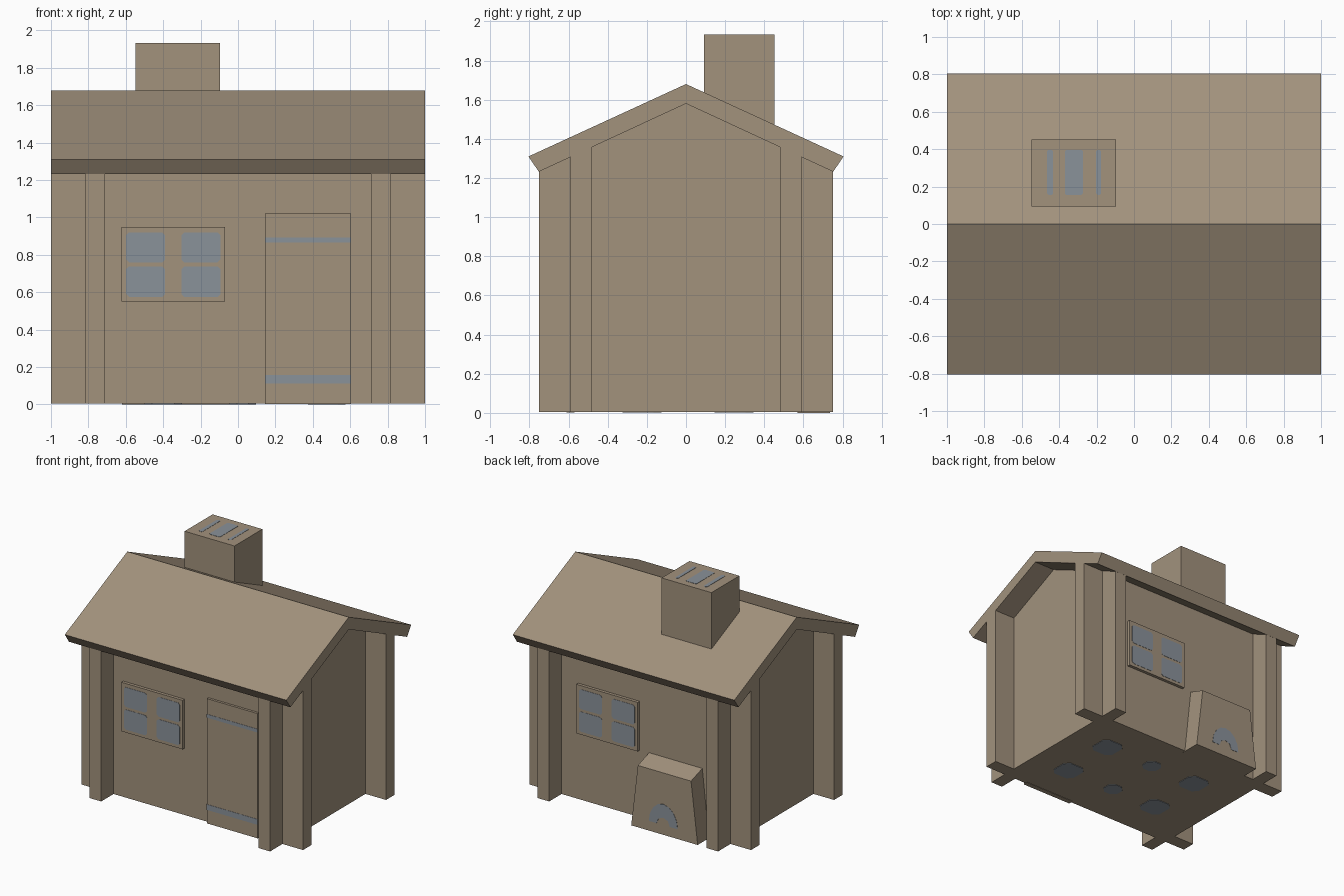
import bpy, bmesh, math

if "Cube" in bpy.data.objects:
    bpy.data.objects.remove(bpy.data.objects["Cube"])

def material(name, rgb):
    m = bpy.data.materials.new(name)
    m.diffuse_color = (*rgb, 1)
    m.use_nodes = True
    m.node_tree.nodes["Principled BSDF"].inputs["Base Color"].default_value = m.diffuse_color
    return m

BROWN = material("warm brown", (0.36, 0.287, 0.204))
BLUE = material("grey blue", (0.255, 0.287, 0.322))

def prism(name, pts, axis, lo, hi, mat=BROWN, hi_pts=None):
    """Extrude a 2D outline along an axis; hi_pts gives a tapered far end."""
    place = {"x": lambda p, t: (t, p[0], p[1]),
             "y": lambda p, t: (p[0], t, p[1]),
             "z": lambda p, t: (p[0], p[1], t)}[axis]
    bm = bmesh.new()
    a = [bm.verts.new(place(p, lo)) for p in pts]
    b = [bm.verts.new(place(p, hi)) for p in (hi_pts or pts)]
    bm.faces.new(a)
    bm.faces.new(b[::-1])
    n = len(pts)
    for i in range(n):
        j = (i + 1) % n
        bm.faces.new((a[i], b[i], b[j], a[j]))
    bmesh.ops.recalc_face_normals(bm, faces=bm.faces)
    me = bpy.data.meshes.new(name)
    bm.to_mesh(me)
    bm.free()
    me.materials.append(mat)
    ob = bpy.data.objects.new(name, me)
    bpy.context.collection.objects.link(ob)
    return ob

def rect(x0, x1, z0, z1, c=0.0):
    """Rectangle outline, optionally with clipped corners."""
    if not c:
        return [(x0, z0), (x1, z0), (x1, z1), (x0, z1)]
    return [(x0 + c, z0), (x1 - c, z0), (x1, z0 + c), (x1, z1 - c),
            (x1 - c, z1), (x0 + c, z1), (x0, z1 - c), (x0, z0 + c)]

def under(y):
    """Height of the roof underside."""
    return 1.58 - 0.46 * abs(y)

Z0 = 0.005          # underside of walls and floor
WY, WI = 0.59, 0.48  # outer and inner face of the long walls

# Gable roof slab
prism("roof", [(-0.805, 1.31), (0, 1.68), (0.805, 1.31), (0.752, 1.232),
               (0, 1.58), (-0.752, 1.232)], "x", -1, 1)

# Crossing walls: gable walls left and right, long walls front and back
for s, side in ((-1, "left"), (1, "right")):
    prism(side + "_wall", [(-0.75, Z0), (0.75, Z0), (0.75, under(0.75)),
                           (0, under(0)), (-0.75, under(0.75))],
          "x", s * 0.71, s * 0.815)
for s, side in ((-1, "front"), (1, "back")):
    prism(side + "_wall", [(s * WI, Z0), (s * WY, Z0), (s * WY, under(WY)),
                           (s * WI, under(WI))], "x", -1, 1)

# Floor with blue spots underneath
prism("floor", rect(-0.71, 0.71, -WI, WI), "z", Z0, 0.03)
for x, w in ((-0.40, 0.10), (0.025, 0.07), (0.475, 0.10)):
    for y in (-0.225, 0.245):
        prism("floor_spot", rect(x - w, x + w, y - w, y + w, 0.04),
              "z", 0.001, Z0, BLUE)

# Windows with four panes each
for s, cx, side in ((-1, -0.346, "front"), (1, 0.283, "back")):
    face = s * (WY + 0.025)
    prism(side + "_window", rect(cx - 0.277, cx + 0.277, 0.55, 0.95),
          "y", s * (WY - 0.02), face)
    for dx in (-0.148, 0.148):
        for z0, z1 in ((0.575, 0.738), (0.76, 0.92)):
            prism(side + "_pane", rect(cx + dx - 0.104, cx + dx + 0.104, z0, z1, 0.015),
                  "y", face, face + s * 0.002, BLUE)

# Door with two blue bands
prism("door", rect(0.145, 0.605, 0.002, 1.02), "y", -WY - 0.02, -WY + 0.02)
for z0, z1 in ((0.113, 0.158), (0.866, 0.894)):
    prism("door_band", rect(0.145, 0.605, z0, z1), "y", -WY - 0.022, -WY - 0.02, BLUE)

# Chimney with blue flue stripes on top
prism("chimney", rect(-0.547, -0.097, 0.093, 0.453), "z", 1.38, 1.932)
for x0, x1 in ((-0.465, -0.433), (-0.37, -0.273), (-0.203, -0.176)):
    prism("flue_stripe", rect(x0, x1, 0.155, 0.396, 0.008), "z", 1.932, 1.934, BLUE)

# Tapered hearth on the back wall, its top sloping outward
def hearth(top):
    return [(-0.62, 0), (-0.02, 0), (-0.08, top), (-0.56, top)]
prism("hearth", hearth(0.56), "y", WY - 0.02, 0.735, hi_pts=hearth(0.505))

# Blue arch on the hearth
arc = [math.pi * i / 8 for i in range(9)]
outer = [(-0.31 + 0.13 * math.cos(a), 0.08 + 0.17 * math.sin(a)) for a in arc]
inner = [(-0.31 + 0.06 * math.cos(a), 0.08 + 0.06 * math.sin(a)) for a in arc[::-2]]
prism("hearth_arch", outer + inner, "y", 0.735, 0.737, BLUE)
